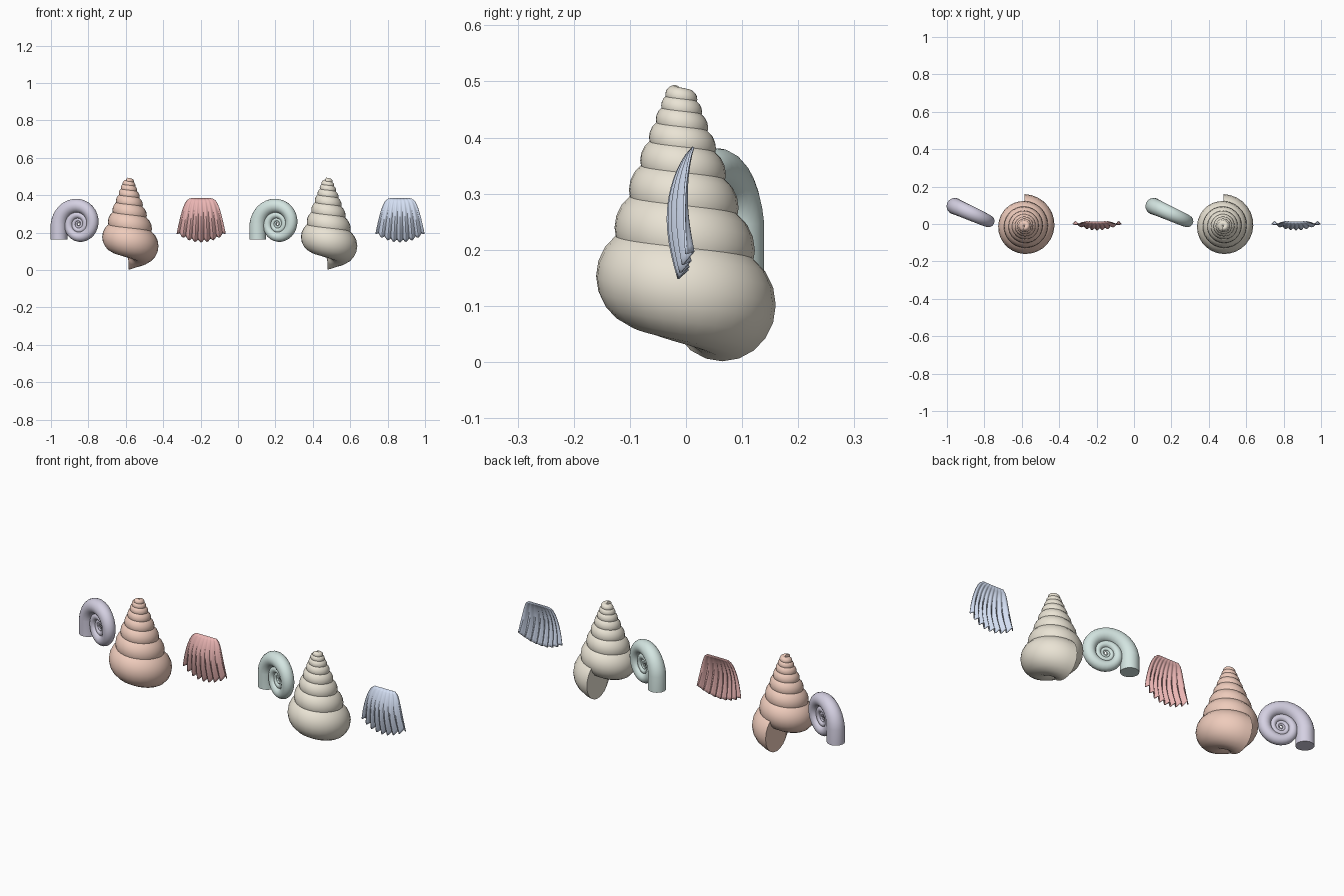
import bpy, bmesh
from math import sin, cos, pi, radians

if "Cube" in bpy.data.objects:
    bpy.data.objects.remove(bpy.data.objects["Cube"])

SECTION = 20   # points round each whorl
STEPS = 28     # rings per turn


def finish(name, bm, colour, loc, turn=0.0):
    bmesh.ops.recalc_face_normals(bm, faces=bm.faces)
    me = bpy.data.meshes.new(name)
    bm.to_mesh(me)
    bm.free()
    ob = bpy.data.objects.new(name, me)
    bpy.context.collection.objects.link(ob)
    ob.location = loc
    ob.rotation_euler[2] = turn
    mat = bpy.data.materials.new(name + "_colour")
    mat.diffuse_color = (*colour, 1)
    mat.use_nodes = True
    mat.node_tree.nodes["Principled BSDF"].inputs["Base Color"].default_value = mat.diffuse_color
    me.materials.append(mat)
    bpy.ops.object.select_all(action='DESELECT')
    ob.select_set(True)
    bpy.context.view_layer.objects.active = ob
    bpy.ops.object.shade_smooth_by_angle(angle=radians(40))
    return ob


def loft(rings, closed=True):
    """Skin a list of rings; closed rings also get end caps."""
    bm = bmesh.new()
    rows = [[bm.verts.new(p) for p in r] for r in rings]
    n = len(rows[0])
    for a, b in zip(rows, rows[1:]):
        for i in range(n if closed else n - 1):
            j = (i + 1) % n
            bm.faces.new((a[i], a[j], b[j], b[i]))
    if closed:
        bm.faces.new(rows[0])
        bm.faces.new(rows[-1])
    return bm


def angles():
    return [2 * pi * i / SECTION for i in range(SECTION)]


# Flat coiled shell: growing round tube, then a short straight mouth
def coiled_shell(name, x, colour):
    rings, turns, big = [], 4.2, 0.16
    count = int(turns * STEPS)
    for k in range(count + 1):
        back = (count - k) / STEPS
        r = big * 2.0 ** -back
        t = pi - 2 * pi * back
        rings.append([((0.72 + 0.28 * cos(a)) * r * cos(t), 0.28 * r * sin(a),
                       (0.72 + 0.28 * cos(a)) * r * sin(t)) for a in angles()])
    rings.append([(px, py, pz - 0.083) for px, py, pz in rings[-1]])
    finish(name, loft(rings), colour, (x, 0.048, 0.246), radians(-24))


# Tall spired shell: oval section shrinking toward the apex
def spired_shell(name, x, colour):
    rings, turns, big = [], 7.6, 0.17
    count = int(turns * STEPS)
    for k in range(count + 1):
        back = (count - k) / STEPS
        s = big * 1.28 ** -back
        t = pi / 2 - 2 * pi * back
        ring = []
        for a in angles():
            r = s * (0.44 + 0.56 * cos(a))
            ring.append((r * cos(t), r * sin(t), s * (-2.62 + 0.59 * sin(a))))
        rings.append(ring)
    finish(name, loft(rings), colour, (x, -0.01, 0.547))


# Ribbed fan shell: curved sheet with nine ribs growing toward the rim
def fan_shell(name, x, colour):
    rows, nu, nv = [], 64, 16
    for j in range(nv + 1):
        v = j / nv
        row = []
        for i in range(nu + 1):
            u = 2 * i / nu - 1
            rib = cos(8 * pi * u)
            length = 0.228 - 0.045 * u * u + 0.007 * rib
            bulge = 0.04 * sin(0.85 * pi * v ** 0.8) * (1 - 0.75 * u * u)
            row.append((u * (0.06 + 0.071 * v ** 0.5), 0.013 - bulge - 0.008 * rib * v ** 0.6,
                        -length * v))
        rows.append(row)
    ob = finish(name, loft(rows, closed=False), colour, (x, 0, 0.383))
    sol = ob.modifiers.new("thickness", 'SOLIDIFY')
    sol.thickness = 0.004
    sol.offset = 0


# Two sets of three shells in a row
sets = [
    (0.0, "left", (0.66, 0.63, 0.76), (0.86, 0.60, 0.50), (0.82, 0.46, 0.45)),
    (1.063, "right", (0.66, 0.79, 0.76), (0.82, 0.77, 0.66), (0.65, 0.73, 0.89)),
]
for dx, side, c1, c2, c3 in sets:
    coiled_shell("coiled_shell_" + side, -0.852 + dx, c1)
    spired_shell("spired_shell_" + side, -0.585 + dx, c2)
    fan_shell("fan_shell_" + side, -0.197 + dx, c3)
